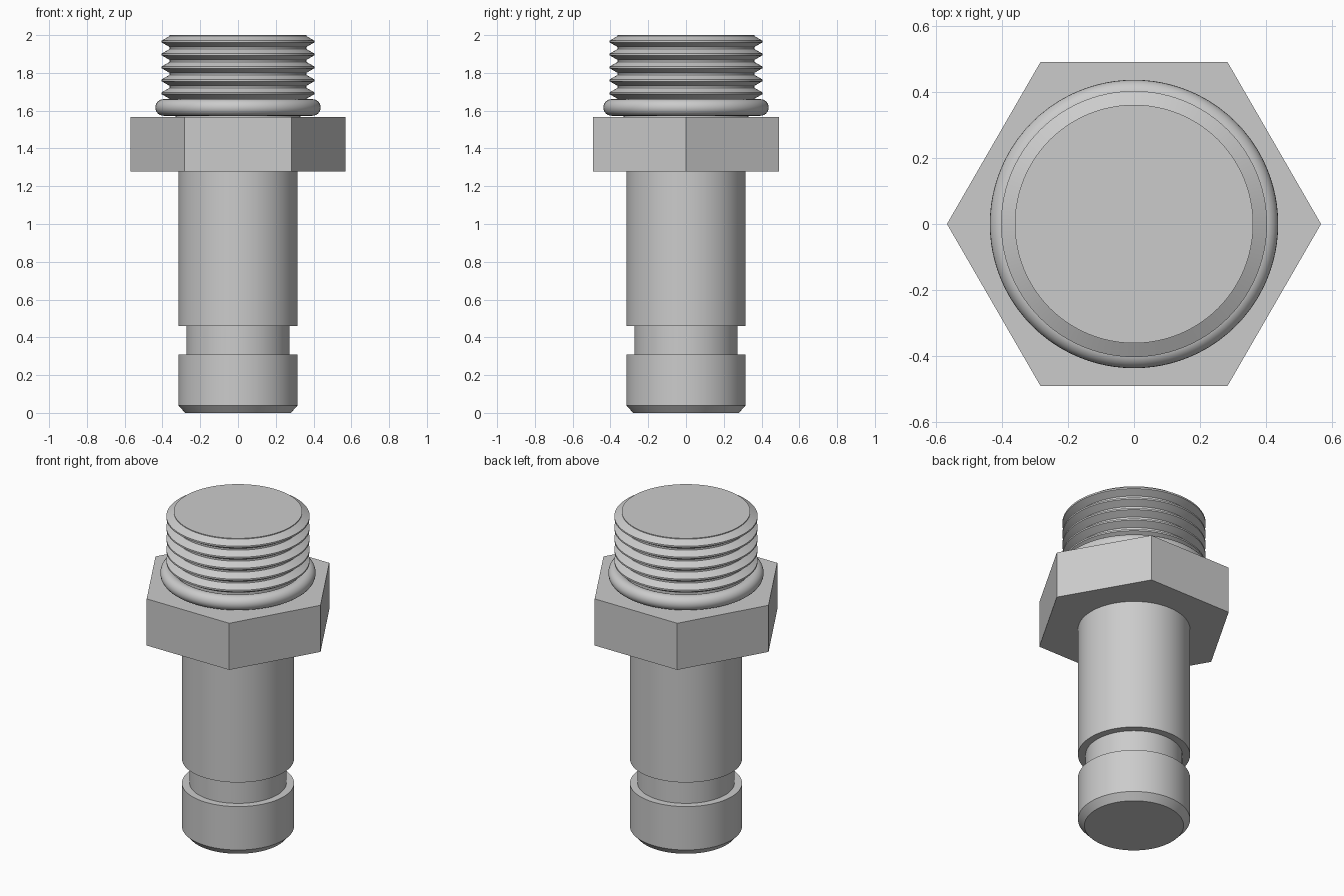
import bpy
import bmesh
import math
from mathutils import Matrix

cube = bpy.data.objects.get("Cube")
if cube:
    bpy.data.objects.remove(cube)

SEGMENTS = 96

steel = bpy.data.materials.new("plain grey steel")
steel.use_nodes = True
GREY = (0.6, 0.6, 0.6, 1)
steel.diffuse_color = GREY
steel.node_tree.nodes["Principled BSDF"].inputs["Base Color"].default_value = GREY


def finish(name, bm, smooth=True):
    """Turn a bmesh into a named, shaded object."""
    bmesh.ops.recalc_face_normals(bm, faces=bm.faces)
    mesh = bpy.data.meshes.new(name)
    bm.to_mesh(mesh)
    bm.free()
    mesh.materials.append(steel)
    obj = bpy.data.objects.new(name, mesh)
    bpy.context.collection.objects.link(obj)
    if smooth:
        bpy.ops.object.select_all(action="DESELECT")
        bpy.context.view_layer.objects.active = obj
        obj.select_set(True)
        bpy.ops.object.shade_smooth_by_angle(angle=math.radians(25))
    return obj


def lathe(name, profile, closed=False):
    """Revolve (radius, height) points about z; open profiles get end caps."""
    bm = bmesh.new()
    rings = []
    for r, z in profile:
        angles = [math.tau * i / SEGMENTS for i in range(SEGMENTS)]
        rings.append([bm.verts.new((r * math.cos(a), r * math.sin(a), z)) for a in angles])
    pairs = list(zip(rings, rings[1:]))
    if closed:
        pairs.append((rings[-1], rings[0]))
    else:
        bm.faces.new(rings[0])
        bm.faces.new(rings[-1])
    for low, high in pairs:
        for i in range(SEGMENTS):
            j = (i + 1) % SEGMENTS
            bm.faces.new((low[i], low[j], high[j], high[i]))
    return finish(name, bm)


# Plug shaft with chamfered tip and retaining groove
lathe("plug_shaft", [
    (0.28, 0), (0.316, 0.04), (0.316, 0.31), (0.273, 0.31),
    (0.273, 0.46), (0.316, 0.46), (0.316, 1.277),
])

# Hexagonal wrench collar, corners on the x axis
HEX_LOW, HEX_HIGH, HEX_RADIUS = 1.277, 1.567, 0.568
bm = bmesh.new()
bmesh.ops.create_cone(
    bm, cap_ends=True, segments=6, radius1=HEX_RADIUS, radius2=HEX_RADIUS,
    depth=HEX_HIGH - HEX_LOW,
    matrix=Matrix.Translation((0, 0, (HEX_LOW + HEX_HIGH) / 2))
    @ Matrix.Rotation(math.radians(30), 4, "Z"),
)
# Turn so that a corner lies exactly on +x
corner = bm.verts[:][0].co
turn = -math.atan2(corner.y, corner.x)
bmesh.ops.rotate(bm, verts=bm.verts, matrix=Matrix.Rotation(turn, 3, "Z"))
finish("hex_collar", bm, smooth=False)

# Threaded end: undercut neck, then evenly spaced ridges
ROOT, CREST, PITCH = 0.362, 0.404, 0.0685
thread = [(0.33, HEX_HIGH), (0.33, 1.662), (ROOT, 1.662)]
for k in range(5):
    z = 1.692 + k * PITCH
    thread += [(ROOT, z - 0.029), (CREST, z - 0.005),
               (CREST, z + 0.005), (ROOT, z + 0.029)]
thread.append((ROOT, 2.0))
lathe("threaded_end", thread)

# Round sealing ring seated above the collar
RING, TUBE, TUBE_SIDES = 0.394, 0.044, 24
lathe("sealing_ring", [
    (RING + TUBE * math.cos(math.tau * i / TUBE_SIDES),
     1.617 + TUBE * math.sin(math.tau * i / TUBE_SIDES))
    for i in range(TUBE_SIDES)
], closed=True)
